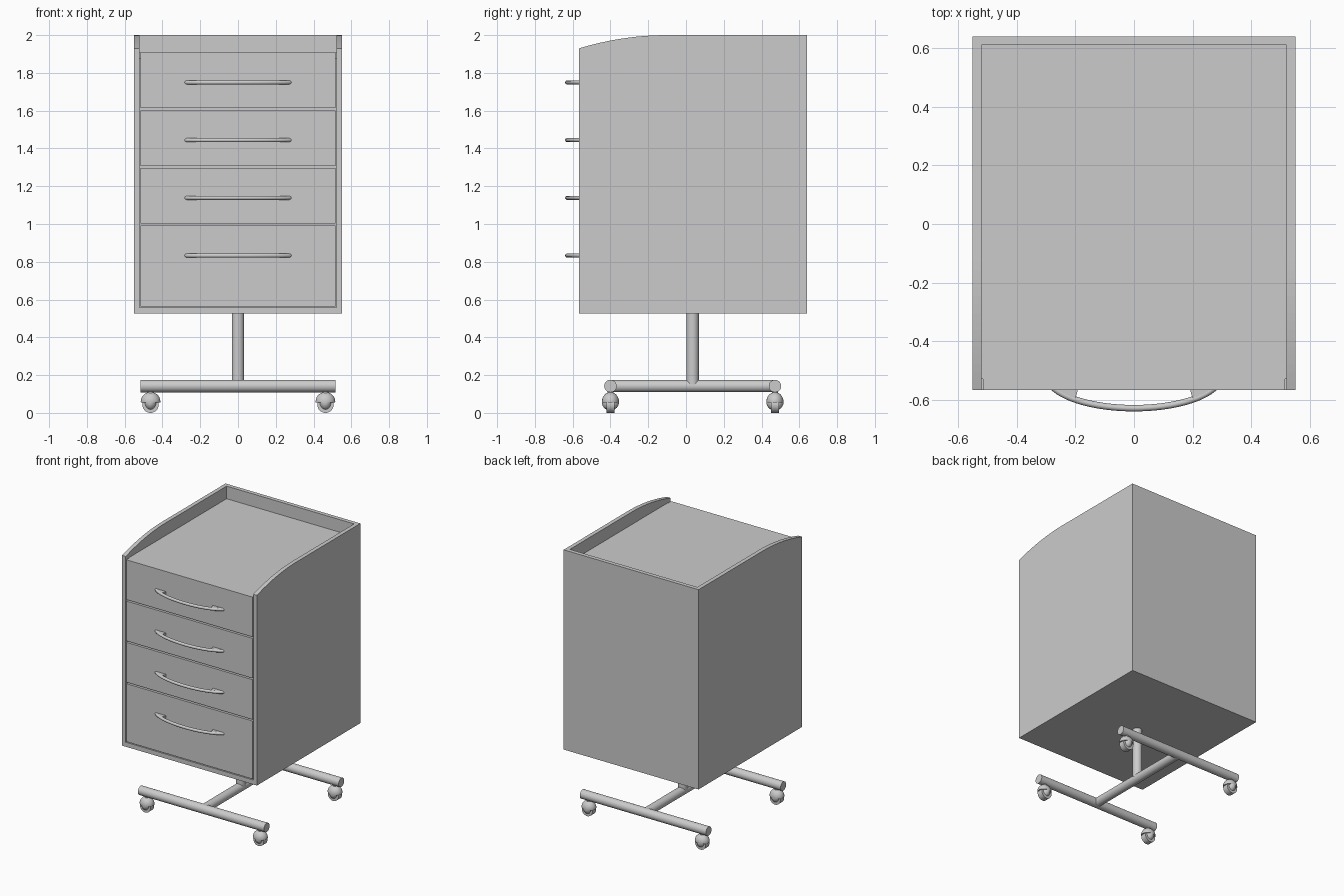
import bpy, bmesh, math
from mathutils import Vector

if "Cube" in bpy.data.objects:
    bpy.data.objects.remove(bpy.data.objects["Cube"])


def finish(bm, name, smooth=False):
    bmesh.ops.recalc_face_normals(bm, faces=bm.faces)
    me = bpy.data.meshes.new(name)
    bm.to_mesh(me)
    bm.free()
    ob = bpy.data.objects.new(name, me)
    bpy.context.collection.objects.link(ob)
    if smooth:
        bpy.ops.object.select_all(action='DESELECT')
        ob.select_set(True)
        bpy.context.view_layer.objects.active = ob
        bpy.ops.object.shade_smooth_by_angle(angle=math.radians(35))
    return ob


def box(name, x0, x1, y0, y1, z0, z1):
    bm = bmesh.new()
    bmesh.ops.create_cube(bm, size=1)
    for v in bm.verts:
        v.co = Vector(((x0 + x1) / 2 + v.co.x * (x1 - x0),
                       (y0 + y1) / 2 + v.co.y * (y1 - y0),
                       (z0 + z1) / 2 + v.co.z * (z1 - z0)))
    return finish(bm, name)


def prism(name, pts, offset):
    """Extrude a planar outline along an offset vector."""
    bm = bmesh.new()
    face = bm.faces.new([bm.verts.new(p) for p in pts])
    ext = bmesh.ops.extrude_face_region(bm, geom=[face])
    moved = [g for g in ext['geom'] if isinstance(g, bmesh.types.BMVert)]
    bmesh.ops.translate(bm, verts=moved, vec=offset)
    return finish(bm, name)


def rod(name, a, b, r):
    a, b = Vector(a), Vector(b)
    bm = bmesh.new()
    bmesh.ops.create_cone(bm, cap_ends=True, segments=32, radius1=r, radius2=r, depth=(b - a).length)
    rot = (b - a).to_track_quat('Z', 'Y')
    for v in bm.verts:
        v.co = rot @ v.co + (a + b) / 2
    return finish(bm, name, True)


def ellipsoid(name, c, radii, floor=None):
    """Scaled sphere, optionally cut flat at height floor."""
    bm = bmesh.new()
    bmesh.ops.create_uvsphere(bm, u_segments=24, v_segments=14, radius=1)
    for v in bm.verts:
        v.co = Vector([c[i] + v.co[i] * radii[i] for i in range(3)])
    if floor is not None:
        bmesh.ops.bisect_plane(bm, geom=bm.verts[:] + bm.edges[:] + bm.faces[:],
                               plane_co=(0, 0, floor), plane_no=(0, 0, -1), clear_outer=True)
        bmesh.ops.holes_fill(bm, edges=[e for e in bm.edges if e.is_boundary])
    return finish(bm, name, True)


FRONT, BACK, BOTTOM, TOP = -0.566, 0.641, 0.525, 2.0

# Side panels with a curved front top edge
curve = []
for i in range(17):
    t = i / 16
    curve.append((FRONT + (-0.1 - FRONT) * t, TOP - 0.07 * (1 - t) ** 2))
outline = [(BACK, TOP), (BACK, BOTTOM), (FRONT, BOTTOM)] + curve
for s, side in ((-1, 'left'), (1, 'right')):
    prism(side + '_panel', [(s * 0.521, y, z) for y, z in outline], (s * 0.03, 0, 0))

# Carcass panels
box('back_panel', -0.521, 0.521, 0.611, BACK, BOTTOM, TOP)
box('bottom_panel', -0.521, 0.521, FRONT, 0.611, BOTTOM, 0.558)
box('top_panel', -0.521, 0.521, -0.53, 0.611, 1.875, 1.907)

# Drawer fronts with bow handles
edges = [0.558, 0.997, 1.302, 1.607, 1.912]
for i in range(4):
    n = str(i + 1)
    box('drawer_front_' + n, -0.516, 0.516, FRONT, -0.53, edges[i] + 0.006, edges[i + 1] - 0.005)
    z = 0.833 + 0.3055 * i
    cu = bpy.data.curves.new('handle_' + n, 'CURVE')
    cu.dimensions = '3D'
    cu.bevel_depth = 0.011
    cu.bevel_resolution = 3
    cu.use_fill_caps = True
    sp = cu.splines.new('POLY')
    sp.points.add(28)
    for k, p in enumerate(sp.points):
        a = math.radians(-70 + 5 * k)
        y = -0.555 - 0.074 * (math.cos(a) - math.cos(math.radians(70))) / (1 - math.cos(math.radians(70)))
        p.co = (0.279 * math.sin(a) / math.sin(math.radians(70)), y, z, 1)
    tube = bpy.data.objects.new('handle_' + n, cu)
    bpy.context.collection.objects.link(tube)
    for p in cu.splines:
        p.use_smooth = True
    # Wedge feet joining the handle to the drawer
    for s, side in ((-1, 'left'), (1, 'right')):
        foot = [(0.19, -0.56), (0.275, -0.56), (0.245, -0.578), (0.2, -0.596)]
        prism('handle_foot_%s_%s' % (side, n), [(s * x, y, z - 0.01) for x, y in foot], (0, 0, 0.02))

# Pedestal frame
YF, YB, ZB = -0.4, 0.471, 0.142
rod('column', (0, 0.035, 0.15), (0, 0.035, 0.53), 0.033)
rod('spine_bar', (0, YF, ZB), (0, YB, ZB), 0.032)
for y, end in ((YF, 'front'), (YB, 'back')):
    rod(end + '_foot_bar', (-0.515, y, ZB), (0.515, y, ZB), 0.033)
    # Casters
    for s, side in ((-1, 'left'), (1, 'right')):
        x, n = s * 0.463, '%s_%s' % (end, side)
        rod('caster_stem_' + n, (x, y, 0.095), (x, y, 0.125), 0.016)
        ellipsoid('caster_hood_' + n, (x, y, 0.06), (0.052, 0.045, 0.05), 0.055)
        ellipsoid('caster_hub_' + n, (x, y, 0.055), (0.034, 0.045, 0.042))
        rod('caster_wheel_' + n, (x, y - 0.022, 0.043), (x, y + 0.022, 0.043), 0.043)
